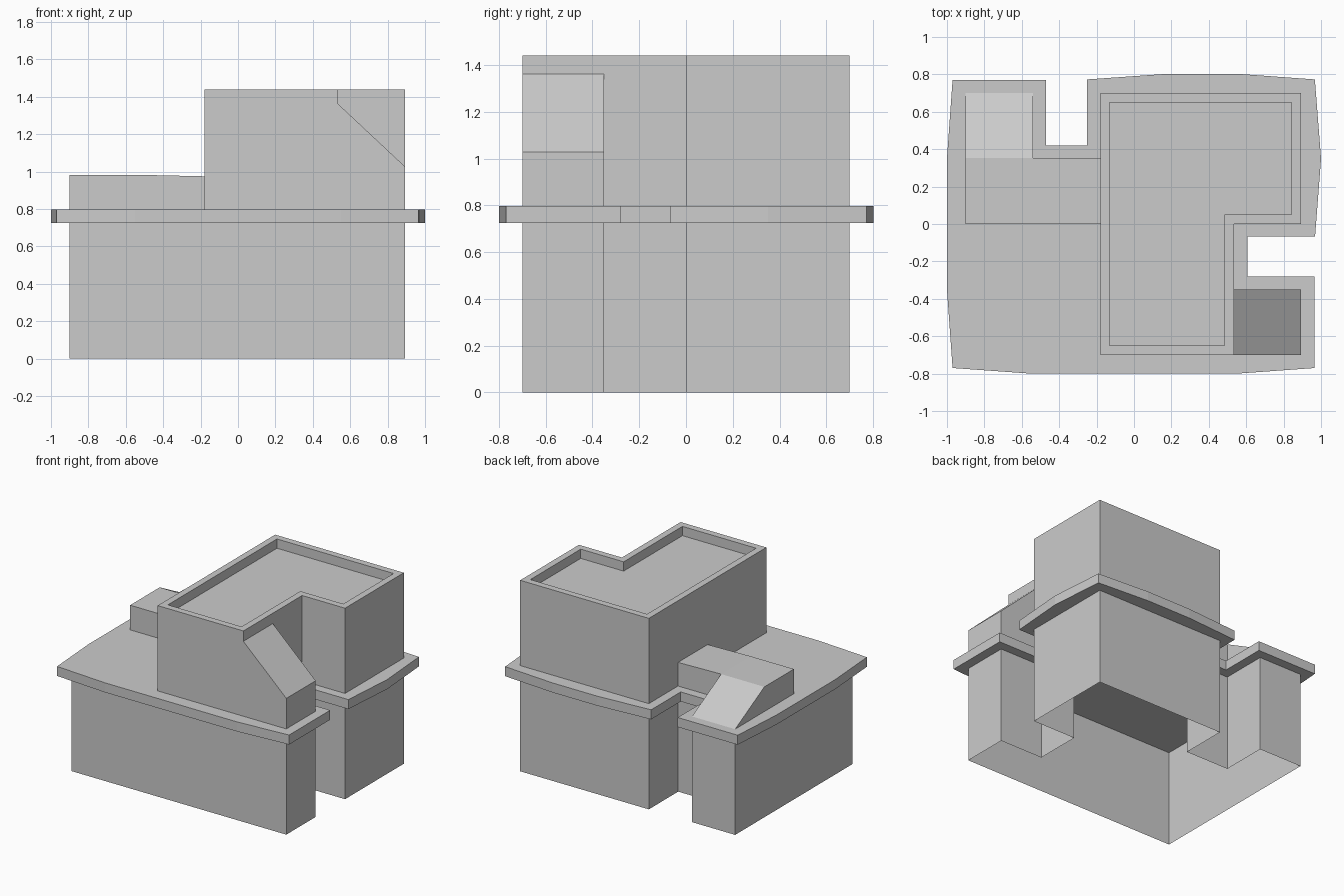
import bpy, bmesh
from mathutils import Vector

if "Cube" in bpy.data.objects:
    bpy.data.objects.remove(bpy.data.objects["Cube"])

L, R, D = -0.9, 0.893, 0.7           # main footprint limits
NX, TX, BX = 0.535, -0.18, -0.54     # front notch, tower side, back notch
Z0, Z1, TOP = 0.725, 0.797, 1.44     # slab underside, slab top, tower top


def prism(name, profile, to_3d, depth, open_ends=False, parapet=None):
    """Extrude a flat profile along depth; optionally drop ends or sink the top."""
    bm = bmesh.new()
    base = bm.faces.new([bm.verts.new(to_3d(a, b)) for a, b in profile])
    ext = bmesh.ops.extrude_face_region(bm, geom=[base], use_keep_orig=True)["geom"]
    bmesh.ops.translate(bm, vec=Vector(depth),
                        verts=[g for g in ext if isinstance(g, bmesh.types.BMVert)])
    top = [g for g in ext if isinstance(g, bmesh.types.BMFace)][0]
    bmesh.ops.recalc_face_normals(bm, faces=bm.faces[:])
    if parapet:
        width, sink = parapet
        bmesh.ops.inset_region(bm, faces=[top], thickness=width, use_even_offset=True)
        roof = bmesh.ops.extrude_discrete_faces(bm, faces=[top])["faces"][0]
        bmesh.ops.translate(bm, vec=(0, 0, -sink), verts=roof.verts[:])
    if open_ends:
        bmesh.ops.delete(bm, geom=[base, top], context='FACES_ONLY')
    me = bpy.data.meshes.new(name)
    bm.to_mesh(me)
    bm.free()
    ob = bpy.data.objects.new(name, me)
    bpy.context.collection.objects.link(ob)
    return ob


def plan(z):
    return lambda a, b: (a, b, z)


# Ground floor walls, open underneath, with two notches
prism("ground_walls",
      [(L, -D), (R, -D), (R, -0.35), (NX, -0.35), (NX, 0), (R, 0), (R, D),
       (TX, D), (TX, 0.35), (BX, 0.35), (BX, D), (L, D)],
      plan(0), (0, 0, Z0), open_ends=True)

# Overhanging slab with gently bowed edges
prism("floor_slab",
      [(-0.97, -0.77), (-0.55, -0.8), (0.55, -0.8), (0.965, -0.77),
       (0.965, -0.28), (0.607, -0.28), (0.607, -0.068), (0.968, -0.068),
       (1.0, 0.35), (0.967, 0.773), (0.55, 0.803), (0.18, 0.803),
       (-0.25, 0.773), (-0.25, 0.42), (-0.47, 0.42), (-0.47, 0.77),
       (-0.97, 0.77), (-1.0, 0.35), (-1.0, -0.35)],
      plan(Z0), (0, 0, Z1 - Z0))

# L-shaped upper storey with sunken roof
prism("upper_storey",
      [(TX, -D), (NX, -D), (NX, 0), (R, 0), (R, D), (TX, D)],
      plan(Z1), (0, 0, TOP - Z1), parapet=(0.05, 0.07))

# Sloped stair cover at the front right
prism("front_stair_cover",
      [(NX, Z1), (R, Z1), (R, 1.027), (NX, 1.362)],
      lambda a, b: (a, -D, b), (0, 0.35, 0))

# Low passage at the back left
prism("low_passage",
      [(L, Z1), (TX, Z1), (TX, 0.975), (BX, 0.983), (L, 0.983)],
      lambda a, b: (a, 0, b), (0, 0.352, 0))

# Ramp falling from the passage to the back edge
prism("back_ramp", [(0.352, Z1), (D, Z1), (0.352, 0.983)],
      lambda a, b: (L, a, b), (BX - L, 0, 0))
